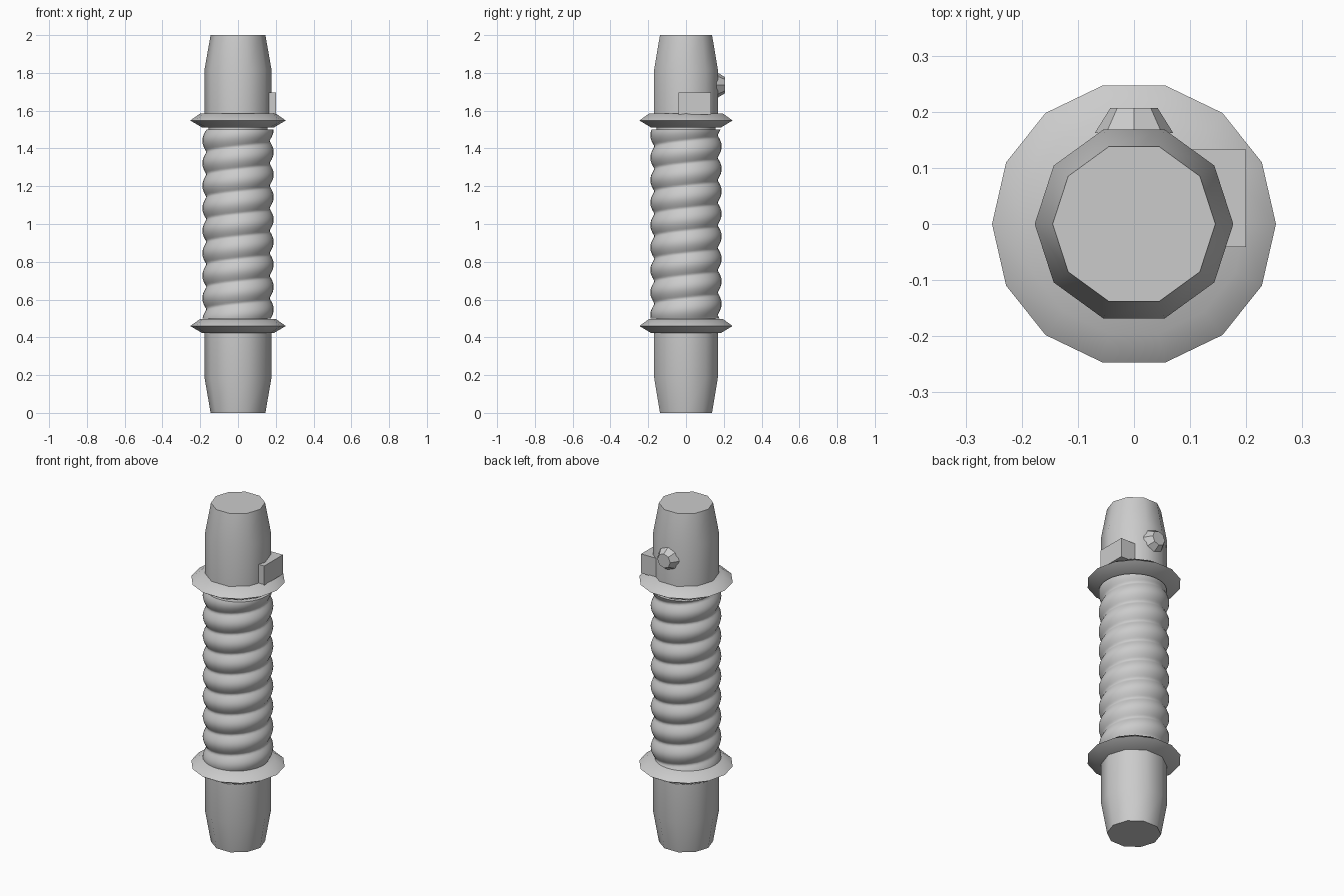
import bpy, bmesh
from math import sin, cos, pi, radians
from mathutils import Matrix

cube = bpy.data.objects.get("Cube")
if cube:
    bpy.data.objects.remove(cube, do_unlink=True)

grey = bpy.data.materials.new("plain_grey")
grey.use_nodes = True
grey.diffuse_color = (0.6, 0.6, 0.6, 1)
grey.node_tree.nodes["Principled BSDF"].inputs["Base Color"].default_value = (0.6, 0.6, 0.6, 1)


def finish(name, bm, angle=None):
    bmesh.ops.recalc_face_normals(bm, faces=bm.faces)
    mesh = bpy.data.meshes.new(name)
    bm.to_mesh(mesh)
    bm.free()
    mesh.materials.append(grey)
    obj = bpy.data.objects.new(name, mesh)
    bpy.context.collection.objects.link(obj)
    if angle:
        bpy.ops.object.select_all(action='DESELECT')
        obj.select_set(True)
        bpy.context.view_layer.objects.active = obj
        bpy.ops.object.shade_smooth_by_angle(angle=radians(angle))
    return obj


def stack(name, heights, sides, radius, angle=None):
    """Closed tube of rings; radius(height, turn angle) sets the shape."""
    bm = bmesh.new()
    rings = []
    for z in heights:
        turns = [2 * pi * i / sides for i in range(sides)]
        rings.append([bm.verts.new((radius(z, t) * cos(t), radius(z, t) * sin(t), z)) for t in turns])
    for low, high in zip(rings, rings[1:]):
        for i in range(sides):
            j = (i + 1) % sides
            bm.faces.new((low[i], low[j], high[j], high[i]))
    bm.faces.new(rings[0])
    bm.faces.new(rings[-1])
    return finish(name, bm, angle)


def lathe(name, profile, sides, angle):
    radii = {z: r for r, z in profile}
    return stack(name, list(radii), sides, lambda z, t: radii[z], angle)


# Tapered end barrels
lathe("lower_barrel", [(0.145, 0), (0.177, 0.185), (0.177, 0.44)], 10, 40)
lathe("upper_barrel", [(0.177, 1.57), (0.177, 1.82), (0.145, 2)], 10, 40)

# Sharp-rimmed guard rings
for name, z in (("lower_guard", 0.46), ("upper_guard", 1.548)):
    lathe(name, [(0.19, z - 0.037), (0.253, z), (0.2, z + 0.037)], 14, 40)

# Spiral-ribbed grip around a plain core
lathe("grip_core", [(0.155, 0.48), (0.155, 1.53)], 16, 40)
PITCH = 0.119


def rib(z, t):
    phase = (z - 1.5) / PITCH - t / (2 * pi) + 0.5
    return 0.167 + 0.022 * abs(sin(pi * phase))


stack("spiral_grip", [0.5 + i / 120 for i in range(121)], 32, rib, 50)

# Side switch block
bm = bmesh.new()
bmesh.ops.create_cube(bm, size=1, matrix=Matrix.Translation((0.15, 0.046, 1.638))
                      @ Matrix.Diagonal((0.1, 0.174, 0.114, 1)))
finish("side_block", bm)

# Tapered button on the back
bm = bmesh.new()
bmesh.ops.create_cone(bm, cap_ends=True, segments=8, radius1=0.07, radius2=0.042, depth=0.045,
                      matrix=Matrix.Translation((0, 0.1845, 1.735)) @ Matrix.Rotation(-pi / 2, 4, 'X'))
finish("back_button", bm)
